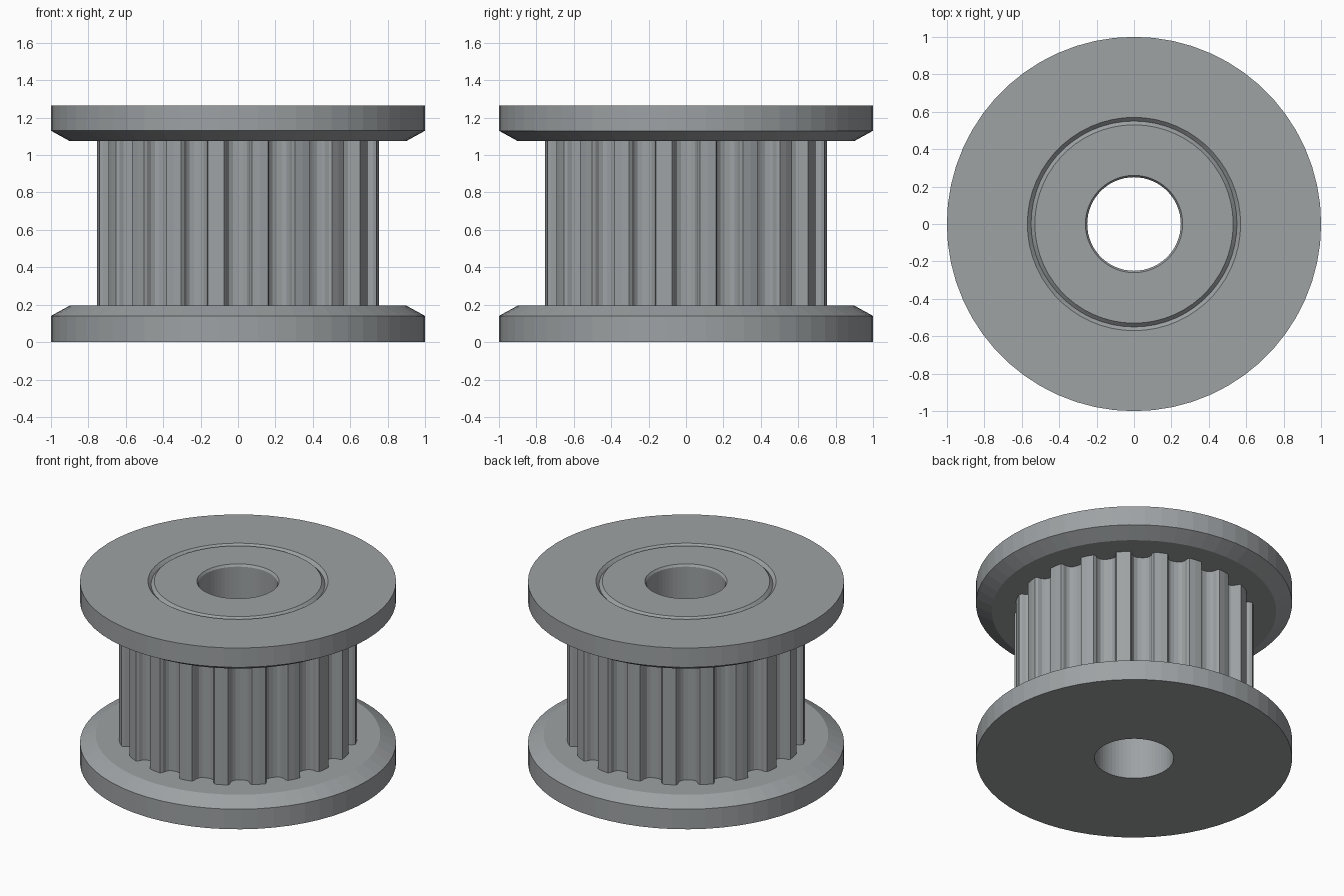
import bpy
import bmesh
from math import cos, sin, pi, radians, atan2, hypot

cube = bpy.data.objects.get("Cube")
if cube:
    bpy.data.objects.remove(cube, do_unlink=True)

# Single metal colour
metal = bpy.data.materials.new("grey_metal")
metal.use_nodes = True
colour = (0.34, 0.36, 0.37, 1)
metal.diffuse_color = colour
metal.node_tree.nodes["Principled BSDF"].inputs["Base Color"].default_value = colour


def sweep(name, angles, section):
    """Closed ring: section(i) gives the (radius, z) loop at angle number i."""
    bm = bmesh.new()
    rings = [[bm.verts.new((r * cos(a), r * sin(a), z)) for r, z in section(i)]
             for i, a in enumerate(angles)]
    for i, ring in enumerate(rings):
        nxt = rings[(i + 1) % len(rings)]
        for j in range(len(ring)):
            k = (j + 1) % len(ring)
            bm.faces.new((ring[j], nxt[j], nxt[k], ring[k]))
    bmesh.ops.recalc_face_normals(bm, faces=bm.faces[:])
    mesh = bpy.data.meshes.new(name)
    bm.to_mesh(mesh)
    bm.free()
    mesh.materials.append(metal)
    obj = bpy.data.objects.new(name, mesh)
    bpy.context.collection.objects.link(obj)
    return obj


SEGMENTS = 60
circle = [2 * pi * i / SEGMENTS for i in range(SEGMENTS)]
TOP = 1.265

# Hub: lower flange, core and chamfered bore in one turned piece
hub = [(0.25, 0), (1, 0), (1, 0.14), (0.9, 0.195), (0.55, 0.195),
       (0.55, TOP - 0.02), (0.53, TOP), (0.26, TOP), (0.25, TOP - 0.015)]
sweep("hub_with_lower_flange", circle, lambda i: hub)

# Upper flange, pressed over the hub with a chamfered seam
flange = [(0.55, 1.075), (0.9, 1.075), (1, 1.13), (1, TOP),
          (0.57, TOP), (0.55, TOP - 0.02)]
sweep("upper_flange", circle, lambda i: flange)

# Toothed barrel: rounded grooves between narrow flat lands
TEETH = 20
half_groove = [(0, 0.678), (0.027, 0.681), (0.047, 0.692),
               (0.059, 0.712), (0.064, 0.737), (0.075, 0.753)]
groove = [(-x, y) for x, y in reversed(half_groove[1:])] + half_groove
angles, radii = [], []
for t in range(TEETH):
    middle = 2 * pi * t / TEETH
    for x, y in groove:
        angles.append(middle + atan2(x, y))
        radii.append(hypot(x, y))
    angles.append(middle + pi / TEETH)
    radii.append(0.758)
sweep("toothed_barrel", angles,
      lambda i: [(0.56, 0.19), (radii[i], 0.19), (radii[i], 1.08), (0.56, 1.08)])
